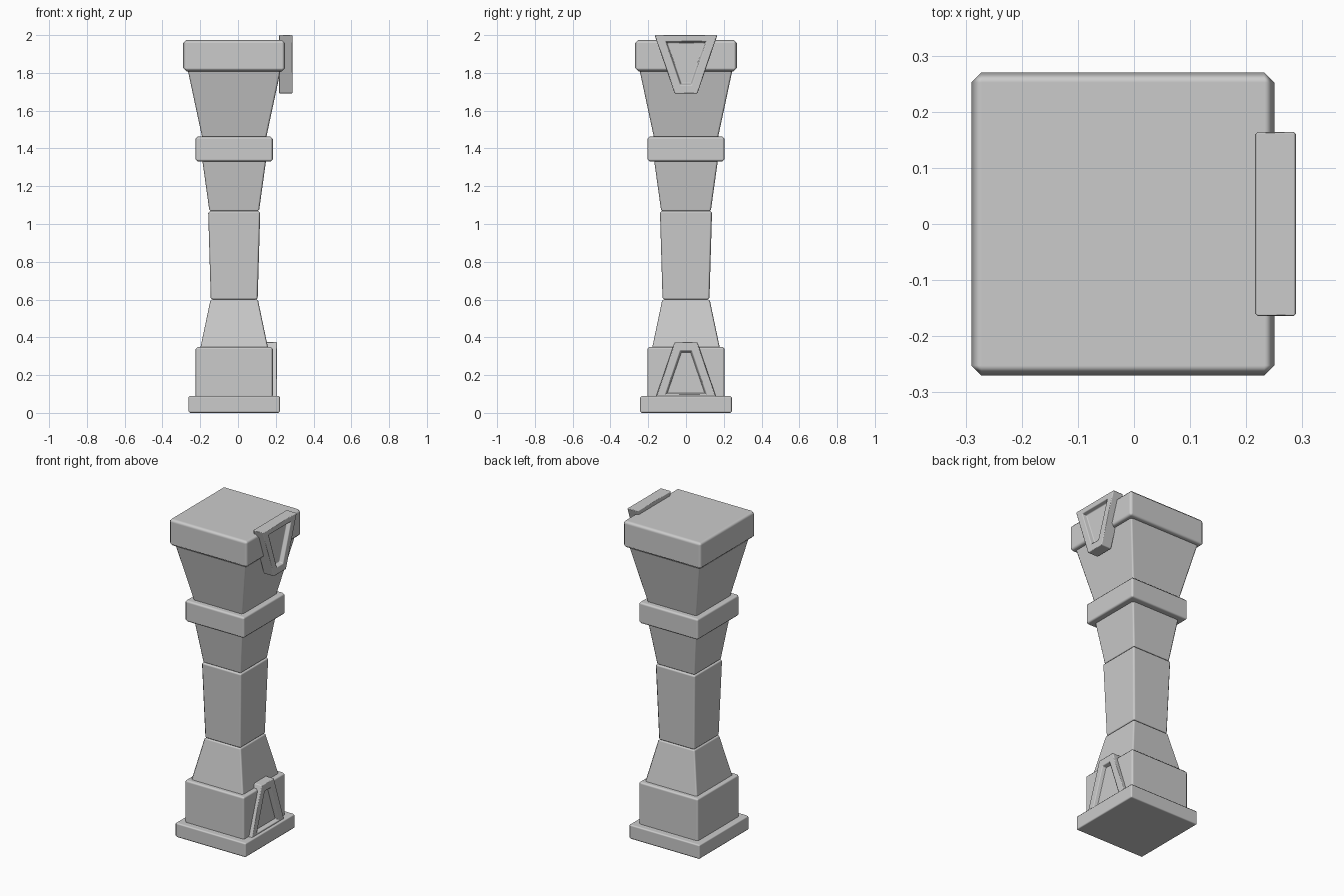
import bpy, bmesh

if "Cube" in bpy.data.objects:
    bpy.data.objects.remove(bpy.data.objects["Cube"])

CX = -0.02  # pillar axis


def finish(name, bm, bevel, segments=1):
    bmesh.ops.recalc_face_normals(bm, faces=bm.faces)
    mesh = bpy.data.meshes.new(name)
    bm.to_mesh(mesh)
    bm.free()
    mesh.shade_smooth()
    obj = bpy.data.objects.new(name, mesh)
    bpy.context.collection.objects.link(obj)
    mod = obj.modifiers.new("Bevel", "BEVEL")
    mod.width = bevel
    mod.segments = segments
    mod.limit_method = "ANGLE"
    mod.harden_normals = True
    return obj


def loft(bm, rings):
    """Skin a list of equal-sized point loops and cap both ends."""
    loops = [[bm.verts.new(p) for p in ring] for ring in rings]
    n = len(loops[0])
    for a, b in zip(loops, loops[1:]):
        for i in range(n):
            j = (i + 1) % n
            bm.faces.new((a[i], a[j], b[j], b[i]))
    bm.faces.new(loops[0][::-1])
    bm.faces.new(loops[-1])


def block(name, z0, z1, h0, h1, bevel):
    """Square block with bottom half-width h0 and top half-width h1."""
    bm = bmesh.new()
    loft(bm, [[(CX + sx * h, sy * h, z)
               for sx, sy in ((-1, -1), (1, -1), (1, 1), (-1, 1))]
              for z, h in ((z0, h0), (z1, h1))])
    return finish(name, bm, bevel)


def emblem(name, x_front, z_narrow, direction):
    """Trapezoid frame with a sunken panel, widening along direction."""
    def ring(x, lo, hi, narrow, wide):
        a, b = z_narrow + direction * lo, z_narrow + direction * hi
        return [(x, -narrow, a), (x, narrow, a), (x, wide, b), (x, -wide, b)]

    bm = bmesh.new()
    loft(bm, [ring(x_front - 0.073, 0, 0.31, 0.06, 0.166),
              ring(x_front, 0, 0.31, 0.06, 0.166),
              ring(x_front, 0.047, 0.277, 0.03, 0.108),
              ring(x_front - 0.025, 0.054, 0.270, 0.025, 0.100)])
    return finish(name, bm, 0.005)


# Stacked pillar sections, bottom to top
for args in (
    ("base_plinth", 0.0, 0.09, 0.243, 0.243, 0.009),
    ("lower_block", 0.08, 0.35, 0.205, 0.205, 0.012),
    ("lower_taper", 0.33, 0.602, 0.182, 0.125, 0.009),
    ("shaft", 0.598, 1.07, 0.124, 0.138, 0.011),
    ("upper_taper", 1.066, 1.345, 0.131, 0.170, 0.010),
    ("collar", 1.33, 1.463, 0.205, 0.205, 0.013),
    ("flared_capital", 1.45, 1.82, 0.168, 0.247, 0.010),
    ("top_cap", 1.808, 1.975, 0.27, 0.27, 0.018),
):
    block(*args)

# Matching ornaments on the right side, the lower one upside down
emblem("upper_ornament", 0.289, 1.69, 1)
emblem("lower_ornament", 0.207, 0.375, -1)
